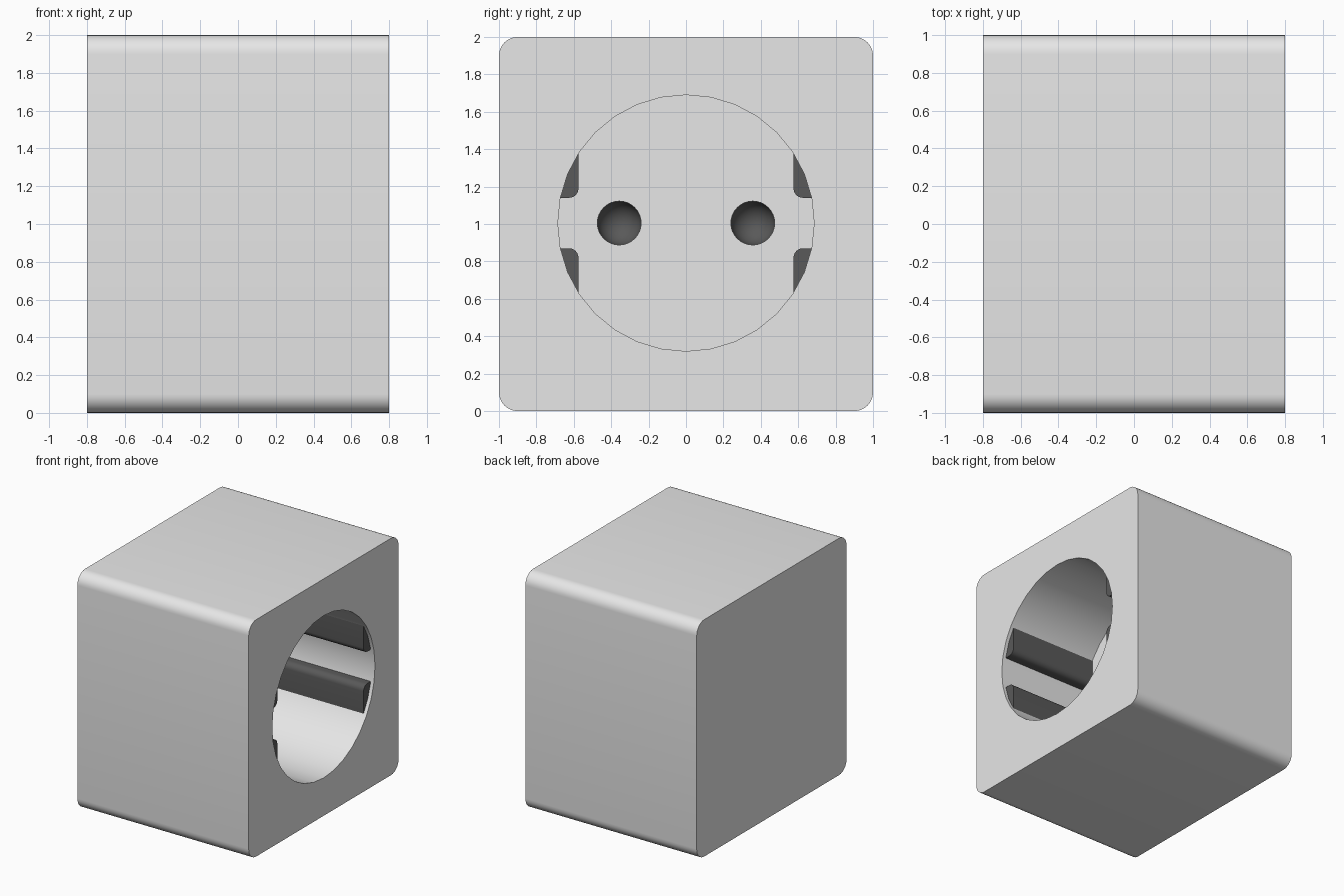
import bpy, bmesh, math

if "Cube" in bpy.data.objects:
    bpy.data.objects.remove(bpy.data.objects["Cube"])

CZ = 1.005          # height of the socket centre
R = 0.685           # recess radius
FLOOR = -0.05       # x of the recess floor


def material(name, v):
    m = bpy.data.materials.new(name)
    m.diffuse_color = (v, v, v, 1)
    m.use_nodes = True
    m.node_tree.nodes["Principled BSDF"].inputs["Base Color"].default_value = m.diffuse_color
    return m


light = material("light_grey", 0.8)
dark = material("dark_grey", 0.1)


def loft(name, rings, mats):
    """Solid through equal-length rings of 3D points, capped at both ends."""
    bm = bmesh.new()
    rows = [[bm.verts.new(p) for p in ring] for ring in rings]
    n = len(rows[0])
    for a, b in zip(rows, rows[1:]):
        for i in range(n):
            j = (i + 1) % n
            bm.faces.new((a[i], a[j], b[j], b[i]))
    bm.faces.new(rows[0])
    bm.faces.new(rows[-1])
    bmesh.ops.recalc_face_normals(bm, faces=bm.faces[:])
    me = bpy.data.meshes.new(name)
    bm.to_mesh(me)
    bm.free()
    ob = bpy.data.objects.new(name, me)
    bpy.context.collection.objects.link(ob)
    for m in mats:
        me.materials.append(m)
    return ob


def prism(name, outline, x0, x1, mats):
    return loft(name, [[(x, y, z) for y, z in outline] for x in (x0, x1)], mats)


def lathe(name, profile, cy, n, mats):
    """Round solid about an x-directed axis from (x, radius) pairs."""
    ang = [2 * math.pi * i / n for i in range(n)]
    return loft(name, [[(x, cy + r * math.sin(a), CZ + r * math.cos(a)) for a in ang]
                       for x, r in profile], mats)


def arc(cy, cz, r, a0, a1, n):
    return [(cy + r * math.cos(math.radians(a0 + (a1 - a0) * i / n)),
             cz + r * math.sin(math.radians(a0 + (a1 - a0) * i / n)))
            for i in range(n + 1)]


def activate(ob):
    bpy.ops.object.select_all(action='DESELECT')
    ob.select_set(True)
    bpy.context.view_layer.objects.active = ob


def smooth(ob):
    activate(ob)
    bpy.ops.object.shade_smooth_by_angle(angle=math.radians(35))


def cut(ob, cutter):
    cutter.hide_render = True
    activate(ob)
    mod = ob.modifiers.new("cut", 'BOOLEAN')
    mod.operation, mod.solver, mod.object = 'DIFFERENCE', 'EXACT', cutter
    bpy.ops.object.modifier_apply(modifier=mod.name)
    bpy.data.objects.remove(cutter)


# Housing: square block with four rounded long edges
outline = []
for k, (sy, sz) in enumerate([(1, 1), (-1, 1), (-1, -1), (1, -1)]):
    outline += arc(sy * 0.9, 1 + sz * 0.9, 0.1, 90 * k, 90 * k + 90, 8)
housing = prism("socket_housing", outline, -0.8, 0.8, [light, dark])

# Round recess in the right side
cut(housing, lathe("recess_cutter", [(FLOOR, R), (1.0, R)], 0, 32, [light]))

# Two pin holes with domed ends
PIN_R, PIN_END = 0.117, -0.35
for side in (-1, 1):
    profile = [(0.1, PIN_R)]
    for i in range(8):
        a = math.radians(i * 12)
        profile.append((PIN_END - PIN_R * math.sin(a), PIN_R * math.cos(a)))
    cut(housing, lathe("pin_cutter", profile, side * 0.357, 32, [light]))

# Everything inside the pin holes is dark
for f in housing.data.polygons:
    c = f.center
    near = min(math.hypot(c.y - s * 0.357, c.z - CZ) for s in (-1, 1))
    inside = near < 0.13 and -0.6 < c.x < FLOOR - 0.005
    f.material_index = 1 if inside else 0
smooth(housing)

# Four dark guide ribs along the recess wall, one rounded corner each
a0 = math.degrees(math.asin(0.135 / 0.69))
a1 = math.degrees(math.acos(0.575 / 0.69))
rib = arc(0.625, 0.185, 0.05, 180, 270, 6) + arc(0, 0, 0.69, a0, a1, 6)
for sy, side in ((-1, "front"), (1, "back")):
    for sz, level in ((-1, "lower"), (1, "upper")):
        pts = [(sy * y, CZ + sz * z) for y, z in rib]
        smooth(prism(f"guide_rib_{side}_{level}", pts, FLOOR - 0.002, 0.77, [dark]))
